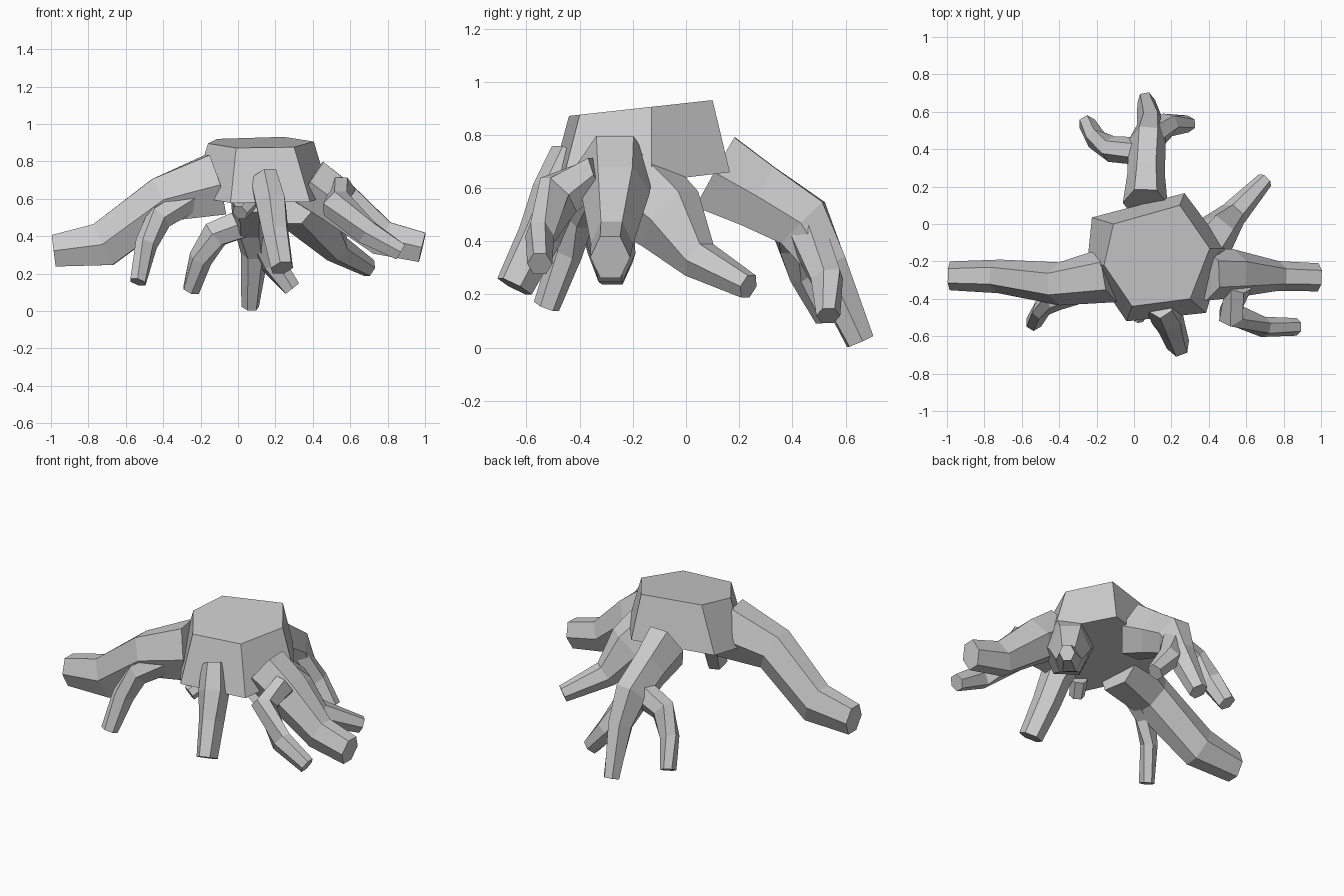
import bpy, bmesh, math
from mathutils import Vector


def make_object(name, bm):
    bmesh.ops.recalc_face_normals(bm, faces=bm.faces)
    mesh = bpy.data.meshes.new(name)
    bm.to_mesh(mesh)
    bm.free()
    obj = bpy.data.objects.new(name, mesh)
    bpy.context.collection.objects.link(obj)
    return obj


def skin(bm, rings):
    """Join equal-sided rings with flat quads and cap both ends."""
    vs = [[bm.verts.new(p) for p in ring] for ring in rings]
    n = len(vs[0])
    for a, b in zip(vs, vs[1:]):
        for i in range(n):
            j = (i + 1) % n
            bm.faces.new((a[i], a[j], b[j], b[i]))
    bm.faces.new(vs[0])
    bm.faces.new(vs[-1])


def root(name, *path):
    """Six-sided tapering root; each path point is x, y, z, half width, half height."""
    pts = [Vector(p[:3]) for p in path]
    rings = []
    for k, p in enumerate(path):
        before, after = pts[max(k - 1, 0)], pts[min(k + 1, len(pts) - 1)]
        t = (after - before).normalized()
        side = t.cross(Vector((0, 0, 1))).normalized()
        up = side.cross(t)
        rings.append([pts[k] + side * p[3] * math.cos(i * math.pi / 3)
                      + up * p[4] * math.sin(i * math.pi / 3) / 0.866
                      for i in range(6)])
    bm = bmesh.new()
    skin(bm, rings)
    return make_object(name, bm)


# Stump: tilted six-sided block, wider at the base
top = [(-.11, 0), (.245, .10), (.405, -.13), (.30, -.40), (-.01, -.44), (-.16, -.22)]
base = [(-.225, .035), (.27, .165), (.49, -.13), (.385, -.475), (-.04, -.52), (-.25, -.21)]
bm = bmesh.new()
skin(bm, [[(x, y, .64 + .12 * y) for x, y in base],
          [(x, y, .92 + .11 * y) for x, y in top]])
make_object("stump", bm)

# Left root and its branch
root("left_root", (-.12, -.27, .675, .15, .165), (-.40, -.32, .595, .115, .125),
     (-.72, -.28, .355, .09, .12), (-.985, -.277, .322, .077, .085))
root("left_root_branch", (-.24, -.34, .61, .07, .07), (-.42, -.40, .50, .065, .065),
     (-.49, -.45, .36, .05, .06), (-.535, -.525, .155, .045, .045))

# Front root and small stub
root("front_root", (.13, -.42, .71, .075, .09), (.175, -.49, .58, .09, .08),
     (.20, -.55, .42, .075, .075), (.235, -.645, .23, .063, .065))
root("front_stub", (.06, -.42, .58, .05, .04), (.01, -.50, .525, .045, .04))

# Right root and its branch
root("right_root", (.38, -.27, .69, .14, .13), (.53, -.265, .585, .13, .12),
     (.77, -.278, .39, .08, .095), (.985, -.285, .34, .075, .08))
root("right_root_branch", (.56, -.33, .65, .07, .07), (.52, -.48, .575, .075, .085),
     (.69, -.55, .42, .055, .065), (.87, -.55, .315, .047, .045))

# Back right root
root("back_right_root", (.33, -.20, .60, .15, .16), (.43, -.06, .485, .12, .135),
     (.53, .05, .33, .075, .07), (.70, .235, .23, .045, .045))

# Back root with two branches
root("back_root", (.06, .11, .66, .12, .15), (.065, .27, .57, .10, .125),
     (.07, .44, .47, .10, .11), (.09, .53, .31, .075, .075),
     (.065, .655, .0235, .048, .05))
root("back_root_left_branch", (.03, .39, .47, .075, .075), (-.12, .40, .41, .07, .07),
     (-.20, .45, .28, .057, .06), (-.25, .535, .115, .047, .047))
root("back_root_right_branch", (.08, .45, .44, .08, .07), (.18, .53, .26, .065, .06),
     (.29, .535, .12, .045, .045))
